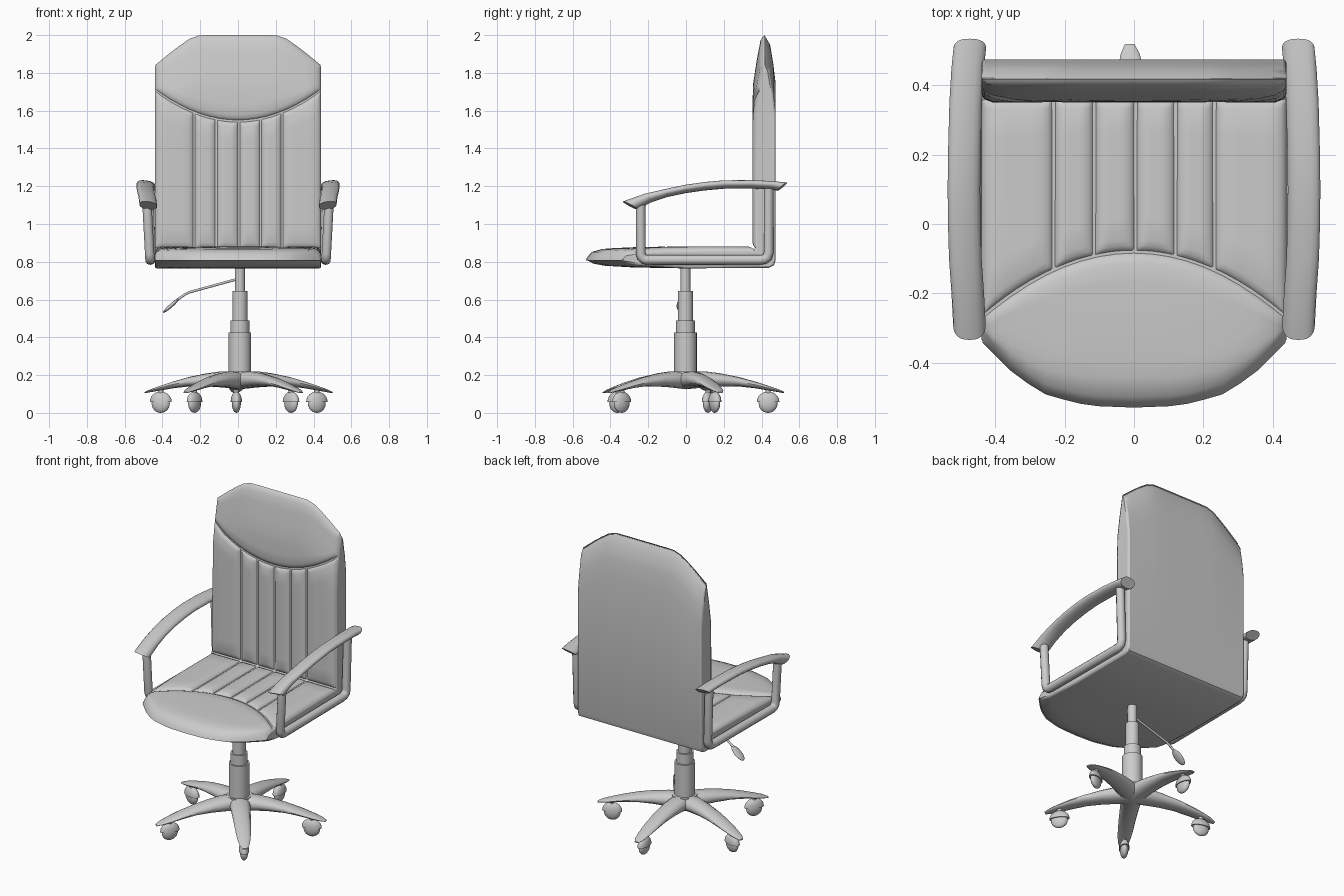
import bpy, bmesh, math
from mathutils import Vector, Matrix

if "Cube" in bpy.data.objects:
    bpy.data.objects.remove(bpy.data.objects["Cube"])


def finish(ob, angle=35):
    bpy.ops.object.select_all(action='DESELECT')
    ob.select_set(True)
    bpy.context.view_layer.objects.active = ob
    bpy.ops.object.shade_smooth_by_angle(angle=math.radians(angle))
    return ob


def loft(name, rings, closed=True, angle=35, mat=None):
    """Skin a list of point rings; closed rings get end caps."""
    bm = bmesh.new()
    rows = [[bm.verts.new(p) for p in r] for r in rings]
    n = len(rings[0])
    for a, b in zip(rows, rows[1:]):
        for i in range(n if closed else n - 1):
            j = (i + 1) % n
            bm.faces.new((a[i], a[j], b[j], b[i]))
    if closed:
        bm.faces.new(rows[0])
        bm.faces.new(rows[-1])
        bmesh.ops.recalc_face_normals(bm, faces=bm.faces)
    else:
        bm.normal_update()
        if sum(f.normal.z - f.normal.y for f in bm.faces) < 0:
            bmesh.ops.reverse_faces(bm, faces=bm.faces)
    if mat:
        bm.transform(mat)
    me = bpy.data.meshes.new(name)
    bm.to_mesh(me)
    bm.free()
    ob = bpy.data.objects.new(name, me)
    bpy.context.collection.objects.link(ob)
    return finish(ob, angle)


def tube(name, pts, r):
    cu = bpy.data.curves.new(name, 'CURVE')
    cu.dimensions = '3D'
    cu.bevel_depth, cu.bevel_resolution, cu.use_fill_caps = r, 3, True
    sp = cu.splines.new('POLY')
    sp.points.add(len(pts) - 1)
    for q, p in zip(sp.points, pts):
        q.co = (*p, 1)
    ob = bpy.data.objects.new(name, cu)
    bpy.context.collection.objects.link(ob)
    bpy.ops.object.select_all(action='DESELECT')
    ob.select_set(True)
    bpy.context.view_layer.objects.active = ob
    bpy.ops.object.convert(target='MESH')
    return finish(bpy.context.view_layer.objects.active, 50)


def cylinder(name, x, y, r, z0, z1):
    ring = lambda z: [(x + r * math.cos(k * math.pi / 12), y + r * math.sin(k * math.pi / 12), z) for k in range(24)]
    return loft(name, [ring(z0), ring(z1)])


def interp(table, x):
    for (a, b), (c, d) in zip(table, table[1:]):
        if x <= c:
            return b + (d - b) * max(0, x - a) / (c - a)
    return table[-1][1]


# Outlines: back height and seat front edge as functions of x, plus edge tapers
top_edge = lambda x: interp([(0, 2), (.2, 2), (.25, 1.985), (.33, 1.93), (.44, 1.84)], abs(x))
front_edge = lambda x: interp([(0, -.53), (.13, -.525), (.25, -.495), (.34, -.44), (.44, -.34)], abs(x))
back_taper = [(0, .415), (.05, .405), (.14, .388), (.26, .37), (.4, .366)]
seat_taper = [(0, .812), (.04, .845), (.1, .855), (.25, .862), (.4, .865)]
back_seam = lambda x: 1.545 + .165 * (x / .44) ** 2
seat_seam = lambda x: -.08 - .19 * (x / .44) ** 2

# Upholstered shell: L-shaped section lofted across the width
rings = []
for x in [-.44, -.385, -.33, -.29, -.25, -.2, -.13, 0, .13, .2, .25, .29, .33, .385, .44]:
    H, F = top_edge(x), front_edge(x)
    prof = [(.415, H), (.445, H - .05), (.462, H - .15), (.475, H - .26), (.475, .81), (.466, .782), (.44, .768),
            (0, .765), (F + .25, .77), (F + .1, .779), (F + .04, .79), (F, .812)]
    prof += [(F + d, z) for d, z in seat_taper[1:4]] + [(.366, .865)]
    prof += [(y, H - d) for d, y in reversed(back_taper[1:])]
    rings.append([(x, y, z) for y, z in prof])
shell = loft("seat_and_back_shell", rings, angle=40)
bev = shell.modifiers.new("soft_edges", 'BEVEL')
bev.width, bev.segments, bev.limit_method, bev.angle_limit = .01, 2, 'ANGLE', math.radians(75)


def spread(a, b, mids):
    e = [0, .005, .014, .03]
    inner = [a + .03 + (b - a - .06) * i / (mids + 1) for i in range(1, mids + 1)]
    return [a + k for k in e] + inner + [b - k for k in reversed(e)]


def cushion(name, u0, u1, lo, hi, is_back, mids_u, mids_v):
    """Puffed pad whose rim sinks into the shell, leaving a seam."""
    rings = []
    for u in spread(u0, u1, mids_u):
        row = []
        for v in spread(lo(u), hi(u), mids_v):
            d = min(u - u0, u1 - u, v - lo(u), hi(u) - v)
            lift = -.004 + .019 * min(1, max(0, d) / .03) ** .5
            if is_back:
                row.append((u, interp(back_taper, top_edge(u) - v) - lift, v))
            else:
                row.append((u, v, interp(seat_taper, v - front_edge(u)) + lift))
        rings.append(row)
    return loft(name, rings, closed=False, angle=60)


# Headrest, front roll and the stitched panels between them
cushion("headrest_pad", -.438, .438, lambda u: back_seam(u) + .003, top_edge, True, 15, 6)
cushion("seat_front_pad", -.438, .438, front_edge, lambda u: seat_seam(u) - .003, False, 15, 6)
seams = [-.441, -.232, -.115, .004, .12, .232, .441]
for i, (a, b) in enumerate(zip(seams, seams[1:])):
    cushion(f"back_panel_{i}", a + .003, b - .003, lambda u: .872, lambda u: back_seam(u) - .003, True, 3, 8)
    cushion(f"seat_panel_{i}", a + .003, b - .003, lambda u: seat_seam(u) + .003, lambda u: .362, False, 3, 5)

# Armrests: curved pad on a U-shaped tube; columns are x, y, z, shear of the end cut
arm = [(.475, -.295, 1.098, .04), (.48, -.2, 1.138, .02), (.487, -.1, 1.165, 0), (.49, 0, 1.186, 0),
       (.491, .1, 1.2, 0), (.49, .2, 1.209, 0), (.486, .35, 1.21, 0), (.48, .45, 1.205, 0), (.474, .51, 1.198, .025)]
for side, s in (("left", -1), ("right", 1)):
    rings = []
    for i, (x, y, z, sh) in enumerate(arm):
        sgn = -1 if y < 0 else 1
        ring = []
        for k in range(16):
            c, n = math.cos(k * math.pi / 8), math.sin(k * math.pi / 8)
            w = math.copysign(abs(c) ** .75, c)
            # the pad leans outward a little
            ring.append((s * (x + .047 * w), y + sgn * sh * n, z + .021 * n + .006 * w))
        rings.append(ring)
    loft(side + "_arm_pad", rings, angle=45)
    path = [(.483, -.24, 1.125), (.468, -.24, .845), (.467, -.234, .825), (.466, -.22, .812), (.466, -.2, .81),
            (.462, .39, .81), (.462, .415, .813), (.462, .432, .825), (.462, .438, .85), (.472, .438, 1.2)]
    tube(side + "_arm_frame", [(s * x, y, z) for x, y, z in path], .026)

# Gas lift column
CX = .01
for name, r, z0, z1 in [("column_sleeve", .06, .2, .425), ("column_collar", .05, .42, .49),
                        ("column_middle", .04, .485, .645), ("column_rod", .027, .64, .78)]:
    cylinder(name, CX, -.003, r, z0, z1)


def ellipsoid(name, scale, mat, cut=False):
    bm = bmesh.new()
    bmesh.ops.create_uvsphere(bm, u_segments=20, v_segments=12, radius=1)
    if cut:
        g = bm.verts[:] + bm.edges[:] + bm.faces[:]
        bmesh.ops.bisect_plane(bm, geom=g, plane_co=(0, 0, 0), plane_no=(0, 0, -1), clear_outer=True)
        bmesh.ops.holes_fill(bm, edges=[e for e in bm.edges if e.is_boundary])
    bm.transform(mat @ Matrix.Diagonal((*scale, 1)))
    me = bpy.data.meshes.new(name)
    bm.to_mesh(me)
    bm.free()
    ob = bpy.data.objects.new(name, me)
    bpy.context.collection.objects.link(ob)
    return finish(ob, 50)


# Height lever with a flat paddle
tube("height_lever", [(CX, -.01, .712), (-.26, -.02, .638), (-.28, -.02, .628), (-.34, -.02, .585)], .007)
ellipsoid("lever_paddle", (.055, .03, .01), Matrix.Translation((-.355, -.02, .567)) @ Matrix.Rotation(-.72, 4, 'Y'))

# Five-star base: columns are radius, top z, bottom z, half width
leg = [(0, .22, .125, .062), (.1, .22, .135, .06), (.18, .21, .14, .055), (.28, .19, .14, .05),
       (.37, .165, .13, .045), (.44, .142, .118, .038), (.49, .125, .11, .028), (.52, .112, .104, .014)]
cylinder("base_hub", CX, 0, .075, .14, .218)
for i in range(5):
    spin = Matrix.Translation((CX, 0, 0)) @ Matrix.Rotation(math.radians(92.5 + 72 * i), 4, 'Z')
    rings = []
    for r, zt, zb, w in leg:
        ring = []
        for k in range(12):
            c, n = math.cos(k * math.pi / 6), math.sin(k * math.pi / 6)
            ring.append((r, w * math.copysign(abs(c) ** .8, c), (zt + zb) / 2 + (zt - zb) / 2 * n))
        rings.append(ring)
    loft(f"base_leg_{i}", rings, angle=50, mat=spin)
    # Caster: wheel, half-dome hood and stem
    at = spin @ Matrix.Translation((.435, 0, .05))
    ellipsoid(f"caster_wheel_{i}", (.05, .024, .05), at)
    ellipsoid(f"caster_hood_{i}", (.06, .03, .055), at @ Matrix.Translation((0, 0, .008)), cut=True)
    p = at.translation
    cylinder(f"caster_stem_{i}", p.x, p.y, .014, .09, .13)
